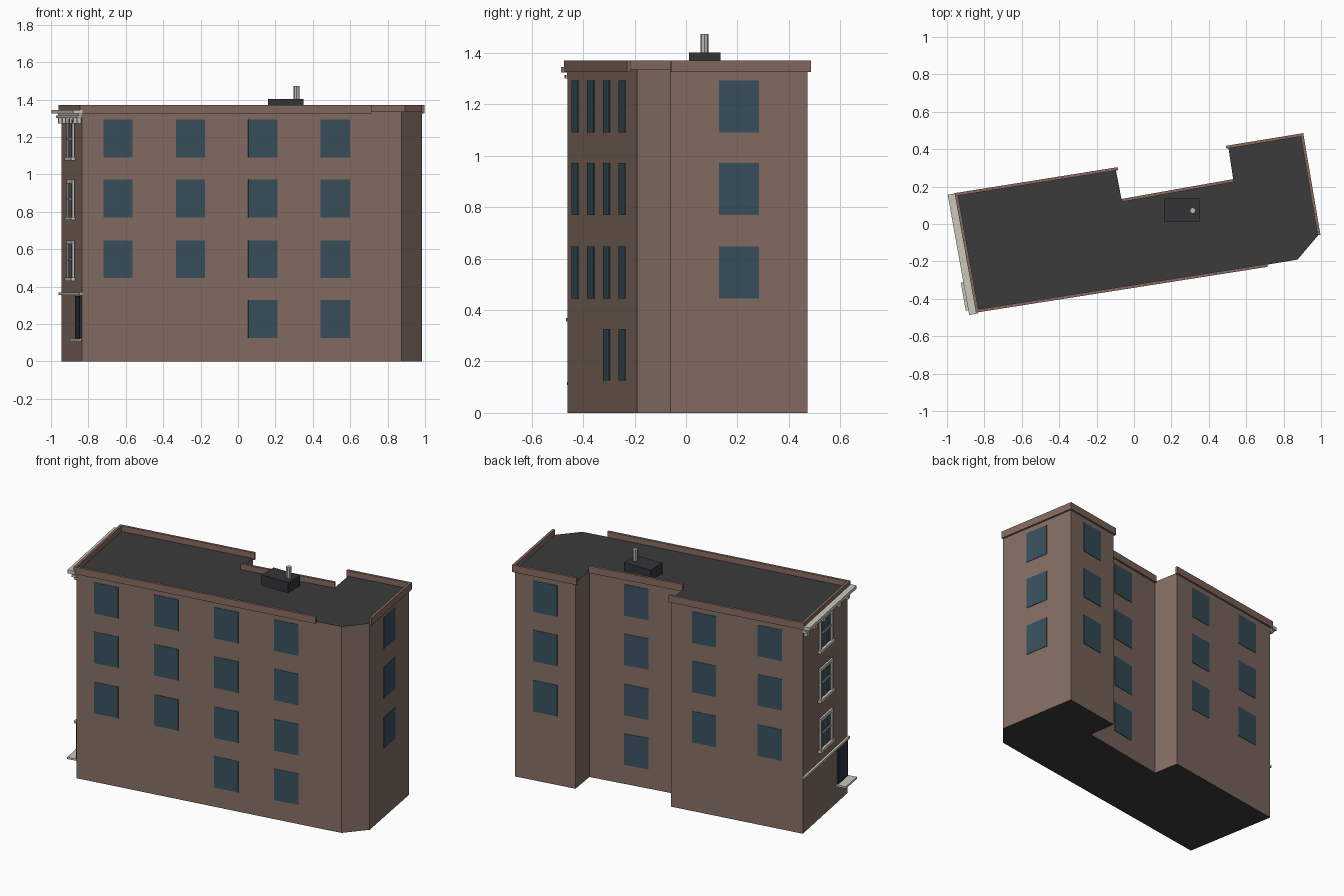
import bpy, bmesh, math
from mathutils import Vector

if "Cube" in bpy.data.objects:
    bpy.data.objects.remove(bpy.data.objects["Cube"])


def material(name, rgb):
    m = bpy.data.materials.new(name)
    m.diffuse_color = (*rgb, 1)
    m.use_nodes = True
    m.node_tree.nodes["Principled BSDF"].inputs["Base Color"].default_value = m.diffuse_color
    return m


BRICK = material("brick", (0.235, 0.158, 0.127))
COPING = material("parapet_brick", (0.235, 0.145, 0.115))
ROOF = material("roof_grey", (0.043, 0.043, 0.043))
GLASS = material("window_blue", (0.041, 0.082, 0.112))
STONE = material("pale_stone", (0.60, 0.57, 0.50))
BOX = material("dark_box", (0.032, 0.034, 0.036))
DOOR = material("door_dark", (0.02, 0.033, 0.042))
METAL = material("vent_metal", (0.50, 0.49, 0.44))

# Footprint corners, counter-clockwise from front left
FOOT = [Vector(p) for p in (
    (-0.835, -0.46), (0.713, -0.217), (0.875, -0.19), (0.985, -0.06), (0.895, 0.472),
    (0.505, 0.408), (0.532, 0.228), (-0.065, 0.122), (-0.097, 0.29), (-0.945, 0.155))]
ROOF_Z = 1.335
FRONT, RIGHT, BACK_R, BACK_M, BACK_L, LEFT = 0, 3, 4, 6, 8, 9


def finish(name, bm, *mats):
    bmesh.ops.recalc_face_normals(bm, faces=bm.faces)
    me = bpy.data.meshes.new(name)
    bm.to_mesh(me)
    bm.free()
    for m in mats:
        me.materials.append(m)
    ob = bpy.data.objects.new(name, me)
    bpy.context.collection.objects.link(ob)
    return ob


def prism(bm, pts, z0, z1):
    face = bm.faces.new([bm.verts.new((p[0], p[1], z0)) for p in pts])
    ext = bmesh.ops.extrude_face_region(bm, geom=[face])
    for v in ext["geom"]:
        if isinstance(v, bmesh.types.BMVert):
            v.co.z = z1


def wall_length(i):
    return (FOOT[(i + 1) % len(FOOT)] - FOOT[i]).length


def wall_boxes(name, i, boxes, mat):
    """Boxes (s0, s1, z0, z1, out0, out1) measured along wall i and outward from it."""
    d = (FOOT[(i + 1) % len(FOOT)] - FOOT[i]).normalized()
    n = Vector((d.y, -d.x))
    bm = bmesh.new()
    for s0, s1, z0, z1, o0, o1 in boxes:
        prism(bm, [FOOT[i] + d * s + n * o
                   for s, o in ((s0, o0), (s0, o1), (s1, o1), (s1, o0))], z0, z1)
    return finish(name, bm, mat)


# Main body: brick walls, grey roof and underside
bm = bmesh.new()
prism(bm, FOOT, 0, ROOF_Z)
body = finish("building_body", bm, BRICK, ROOF)
for p in body.data.polygons:
    p.material_index = 1 if abs(p.normal.z) > 0.5 else 0

# Parapets: wall, overhang at start and end
T = 0.012
for name, i, e0, e1 in (("front", FRONT, T, 0), ("right", RIGHT, 0, T),
                        ("back_right", BACK_R, T, T), ("back_middle", BACK_M, 0, 0),
                        ("back_left", BACK_L, T, T), ("left", LEFT, T, T)):
    wall_boxes(name + "_parapet", i,
               [(-e0, wall_length(i) + e1, 1.325, 1.371, -0.004, T)], COPING)

# Plain windows: evenly spaced bays, some with a ground floor row
ROWS = (0.125, 0.445, 0.77, 1.09)
for name, i, bays, ground in (("front", FRONT, 4, (2, 3)), ("right", RIGHT, 1, ()),
                              ("back_right", BACK_R, 1, ()), ("back_middle", BACK_M, 1, (0,)),
                              ("back_left", BACK_L, 2, ())):
    boxes = []
    for b in range(bays):
        c = wall_length(i) * (b + 0.5) / bays
        for r, z in enumerate(ROWS):
            if r > 0 or b in ground:
                boxes.append((c - 0.079, c + 0.079, z, z + 0.202, -0.002, 0.003))
    wall_boxes(name + "_windows", i, boxes, GLASS)

# Ornate left facade: framed sash windows
L = wall_length(LEFT)
c, hw, t = L / 2, 0.088, 0.02
glass, frame = [], []
for z in ROWS[1:]:
    z0, z1 = z - 0.005, z + 0.202
    zm = (z0 + z1) / 2
    glass.append((c - hw, c + hw, z0, z1, -0.002, 0.003))
    frame += [(c - hw, c - hw + t, z0, z1, 0, 0.012),
              (c + hw - t, c + hw, z0, z1, 0, 0.012),
              (c - hw, c + hw, z1 - t, z1, 0, 0.012),
              (c - hw - 0.01, c + hw + 0.01, z0 - 0.01, z0 + 0.008, 0, 0.02),
              (c - hw, c + hw, zm - 0.005, zm + 0.005, 0, 0.008),
              (c - 0.004, c + 0.004, z0, z1, 0, 0.007)]
wall_boxes("left_window_glass", LEFT, glass, GLASS)
wall_boxes("left_window_frames", LEFT, frame, STONE)

# Cornice slabs with brackets
wall_boxes("cornice", LEFT, [(-0.01, L + 0.018, 1.324, 1.345, 0, 0.05),
                             (-0.004, L + 0.008, 1.300, 1.314, 0, 0.028),
                             (0, L, 1.314, 1.324, 0, 0.018)], STONE)
wall_boxes("cornice_brackets", LEFT,
           [(s - 0.012, s + 0.012, 1.272, 1.30, 0, 0.022)
            for s in (0.03 + k * (L - 0.06) / 5 for k in range(6))], STONE)

# String course, door and doorstep
wall_boxes("string_course", LEFT, [(0, L + 0.004, 0.355, 0.369, 0, 0.014)], STONE)
wall_boxes("door", LEFT, [(L - 0.15, L - 0.015, 0.12, 0.35, 0, 0.009)], DOOR)
wall_boxes("doorstep", LEFT, [(L - 0.16, L - 0.008, 0.108, 0.12, 0, 0.064)], STONE)

# Roof box and vent pipe
bm = bmesh.new()
prism(bm, [(0.16, 0.012), (0.35, 0.012), (0.35, 0.135), (0.16, 0.135)], ROOF_Z, 1.402)
finish("roof_box", bm, BOX)
bm = bmesh.new()
prism(bm, [(0.314 + 0.016 * math.cos(k * math.pi / 4), 0.072 + 0.016 * math.sin(k * math.pi / 4))
           for k in range(8)], 1.40, 1.473)
finish("vent_pipe", bm, METAL)
